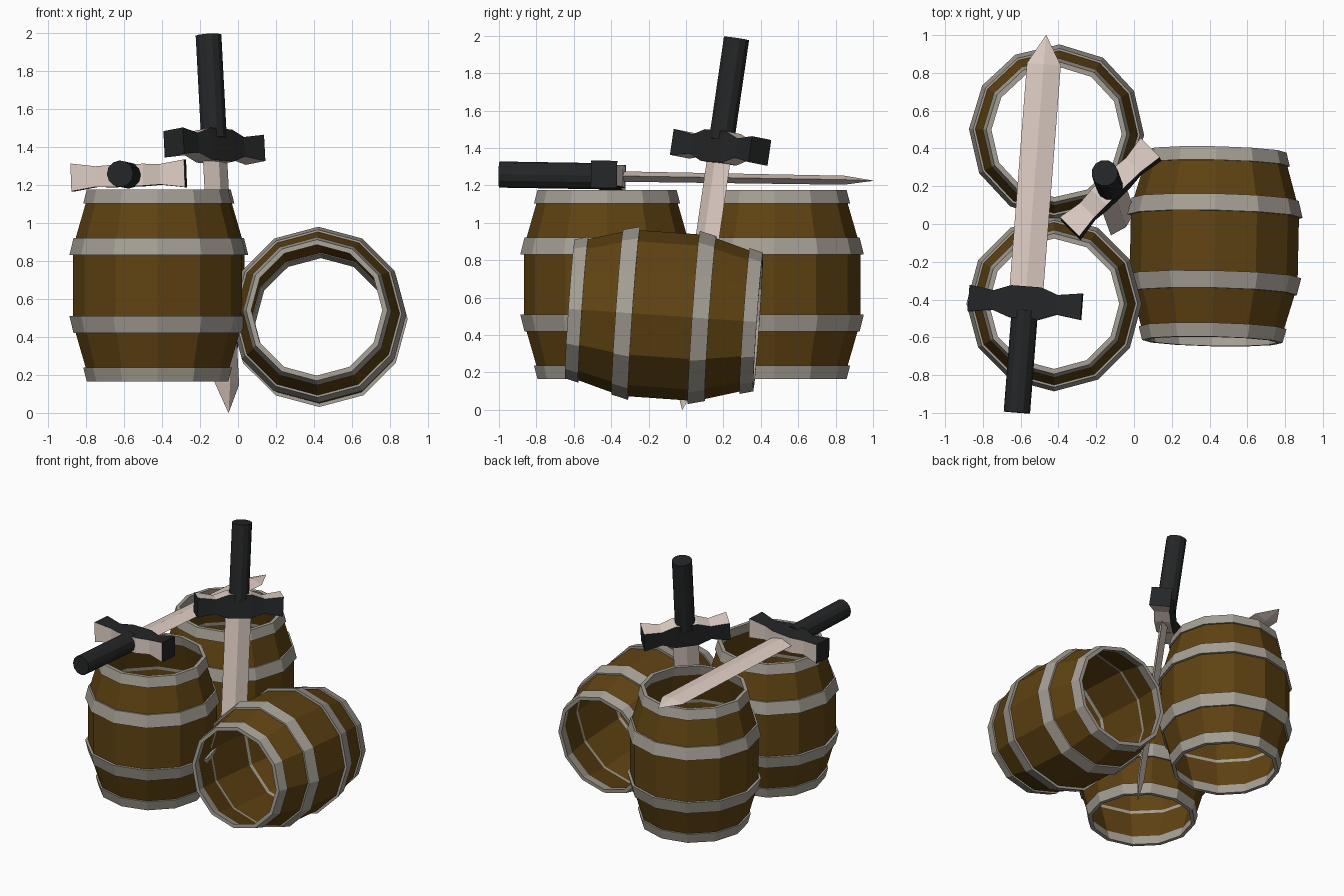
import bpy, bmesh, math
from mathutils import Matrix, Vector

cube = bpy.data.objects.get("Cube")
if cube:
    bpy.data.objects.remove(cube, do_unlink=True)


def material(name, rgb):
    m = bpy.data.materials.new(name)
    m.use_nodes = True
    m.diffuse_color = (*rgb, 1)
    m.node_tree.nodes["Principled BSDF"].inputs["Base Color"].default_value = (*rgb, 1)
    return m


WOOD = material("brown wood", (0.115, 0.055, 0.006))
IRON = material("grey iron", (0.38, 0.35, 0.30))
STEEL = material("pale steel", (0.74, 0.62, 0.56))
BLACK = material("black leather", (0.018, 0.019, 0.020))


def finish(bm, name, mats, matrix, rule=None):
    bmesh.ops.recalc_face_normals(bm, faces=bm.faces)
    if rule:
        for f in bm.faces:
            f.material_index = rule(f)
    mesh = bpy.data.meshes.new(name)
    bm.to_mesh(mesh)
    bm.free()
    for m in mats:
        mesh.materials.append(m)
    ob = bpy.data.objects.new(name, mesh)
    bpy.context.collection.objects.link(ob)
    ob.matrix_world = matrix
    return ob


def skin(bm, loops, wrap):
    """Join equal rings of points with quads; wrap the last to the first or cap both."""
    rings = [[bm.verts.new(p) for p in loop] for loop in loops]
    n = len(rings[0])
    for i in range(len(rings) - (not wrap)):
        a, b = rings[i], rings[(i + 1) % len(rings)]
        for j in range(n):
            k = (j + 1) % n
            bm.faces.new((a[j], a[k], b[k], b[j]))
    if not wrap:
        bm.faces.new(rings[0])
        bm.faces.new(rings[-1])


def circle(r, z, sides=12):
    steps = [2 * math.pi * i / sides for i in range(sides)]
    return [(r * math.cos(a), r * math.sin(a), z) for a in steps]


def lathe(name, profile, mat, matrix):
    bm = bmesh.new()
    skin(bm, [circle(r, z) for r, z in profile], True)
    return finish(bm, name, [mat], matrix)


def barrel(name, matrix):
    # Open staved shell
    outer = [(0.36, -0.495), (0.445, -0.2), (0.445, 0.2), (0.36, 0.495)]
    inner = [(r - 0.01, z) for r, z in reversed(outer)]
    lathe(name + "_staves", outer + inner, WOOD, matrix)
    # Flared hoops, mirrored about the middle
    for s, end in ((1, "upper"), (-1, "lower")):
        rim = [(0.372, 0.505), (0.391, 0.432), (0.364, 0.432), (0.345, 0.505)]
        hoop = [(0.442, 0.25), (0.464, 0.16), (0.44, 0.16), (0.425, 0.25)]
        lathe(f"{name}_{end}_rim", [(r, s * z) for r, z in rim], IRON, matrix)
        lathe(f"{name}_{end}_hoop", [(r, s * z) for r, z in hoop], IRON, matrix)


def sword(name, tip, pommel, across):
    # Local z runs from tip to pommel, local x along the guard
    tip, pommel = Vector(tip), Vector(pommel)
    z = (pommel - tip).normalized()
    x = Vector(across)
    x = (x - z * x.dot(z)).normalized()
    y = z.cross(x)
    matrix = Matrix.Translation(tip) @ Matrix((x, y, z)).transposed().to_4x4()
    length = (pommel - tip).length

    # Blade with a diamond section and a pointed end
    bm = bmesh.new()
    section = lambda w, t, h: [(w, 0, h), (0, t, h), (-w, 0, h), (0, -t, h)]
    skin(bm, [section(0.001, 0.001, 0), section(0.09, 0.024, 0.155),
              section(0.09, 0.028, 1.40)], False)
    finish(bm, name + "_blade", [STEEL], matrix)

    # Wavy crossguard, pale on the faces towards the grip and the blade
    bm = bmesh.new()
    half = [(0.08, 0.058, 0.085), (0.17, 0.054, 0.052), (0.3, 0.073, 0.07)]
    stations = [(-w, d, h) for w, d, h in reversed(half)] + half
    skin(bm, [[(w, d, 1.42 + h), (w, -d, 1.42 + h), (w, -d, 1.42 - h), (w, d, 1.42 - h)]
              for w, d, h in stations], False)
    finish(bm, name + "_guard", [BLACK, STEEL], matrix,
           lambda f: int(abs(f.normal.z) > 0.6))

    # Round grip
    bm = bmesh.new()
    skin(bm, [circle(0.07, 1.46), circle(0.07, length)], False)
    finish(bm, name + "_grip", [BLACK], matrix)


# Barrels: two standing, one on its side
barrel("front_barrel", Matrix.Translation((-0.423, -0.422, 0.67)))
barrel("back_barrel", Matrix.Translation((-0.41, 0.487, 0.67))
       @ Matrix.Rotation(math.radians(-2), 4, "Z"))
barrel("lying_barrel", Matrix.Translation((0.425, -0.118, 0.505))
       @ Matrix.Rotation(math.radians(-1.2), 4, "Z")
       @ Matrix.Rotation(math.radians(86), 4, "X"))

# Swords: one resting across the barrels, one planted upright
sword("resting_sword", (-0.465, 1.0, 1.225), (-0.62, -0.998, 1.258), (1, 0, 0.035))
sword("planted_sword", (-0.05, -0.02, 0.0), (-0.155, 0.27, 1.985), (0.7, 0.7, 0))
